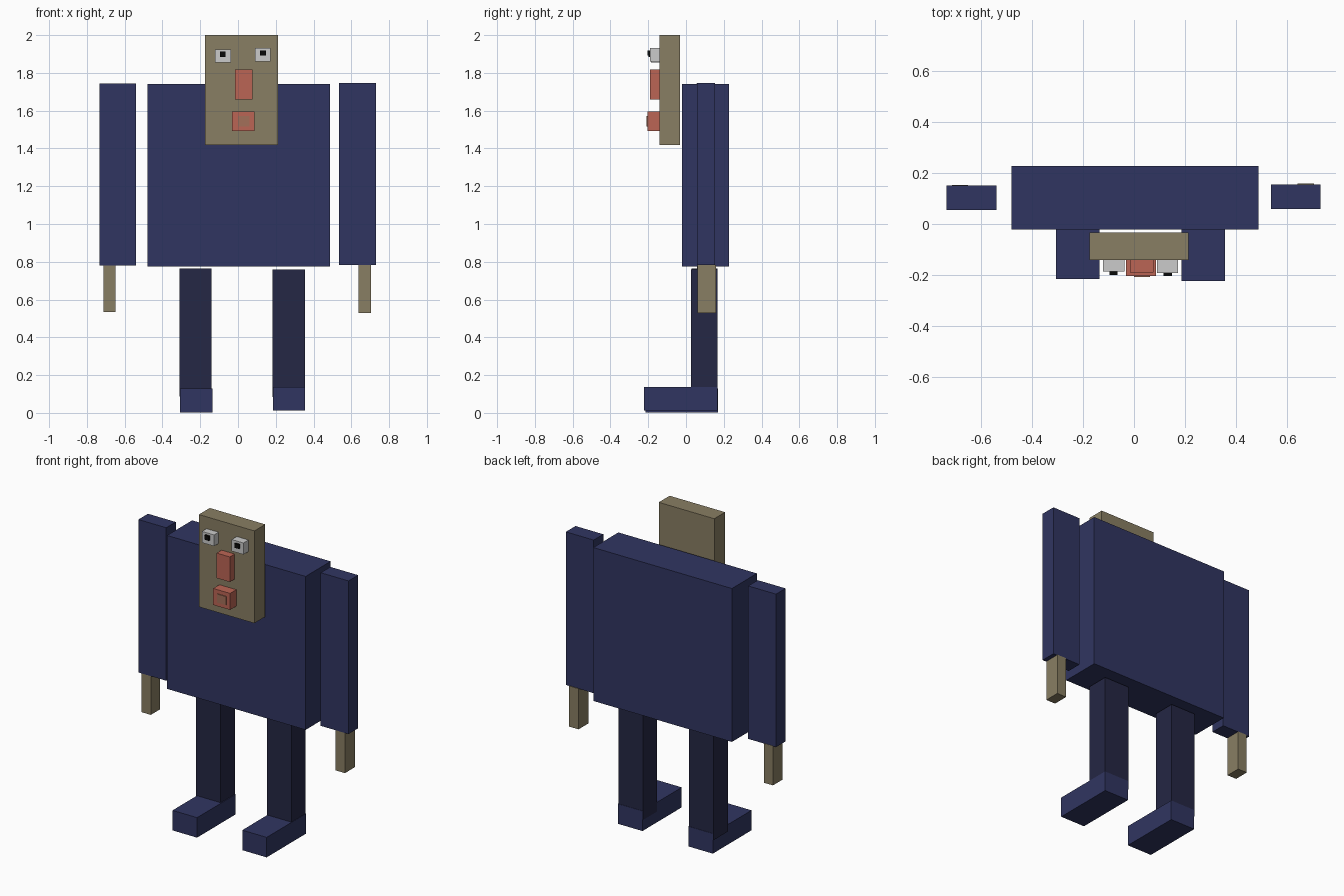
import bpy
import bmesh


def material(name, rgb):
    m = bpy.data.materials.new(name)
    m.diffuse_color = (*rgb, 1)
    return m


navy = material("navy", (0.03, 0.036, 0.12))
dark_navy = material("dark navy", (0.018, 0.02, 0.058))
tan = material("tan", (0.25, 0.21, 0.125))
red = material("red", (0.5, 0.13, 0.09))
black = material("black", (0.003, 0.003, 0.003))
brown = material("brown", (0.37, 0.16, 0.1))


def box(name, x, y, z, mat=None):
    """Box spanning the (low, high) ranges given on each axis."""
    me = bpy.data.meshes.new(name)
    bm = bmesh.new()
    bmesh.ops.create_cube(bm, size=1)
    for v in bm.verts:
        v.co = [r[0] if c < 0 else r[1] for c, r in zip(v.co, (x, y, z))]
    bm.to_mesh(me)
    bm.free()
    if mat:
        me.materials.append(mat)
    ob = bpy.data.objects.new(name, me)
    bpy.context.collection.objects.link(ob)
    return ob


# torso and head
box("torso", (-0.479, 0.487), (-0.022, 0.227), (0.774, 1.741), navy)
box("head", (-0.174, 0.213), (-0.141, -0.033), (1.418, 2.0), tan)

# arms and hands
box("left_arm", (-0.733, -0.539), (0.055, 0.15), (0.78, 1.744), navy)
box("right_arm", (0.536, 0.73), (0.058, 0.154), (0.782, 1.747), navy)
box("left_hand", (-0.713, -0.649), (0.058, 0.152), (0.534, 0.782), tan)
box("right_hand", (0.639, 0.704), (0.06, 0.158), (0.528, 0.784), tan)

# legs and feet
box("left_leg", (-0.311, -0.14), (0.028, 0.168), (0.088, 0.764), dark_navy)
box("right_leg", (0.182, 0.354), (0.027, 0.166), (0.083, 0.76), dark_navy)
box("left_foot", (-0.306, -0.135), (-0.215, 0.17), (0.002, 0.128), navy)
box("right_foot", (0.186, 0.356), (-0.223, 0.168), (0.012, 0.138), navy)

# eyes (pupils are set into the front of each eye)
box("left_eye", (-0.121, -0.037), (-0.186, -0.139), (1.854, 1.925))
box("right_eye", (0.09, 0.172), (-0.191, -0.139), (1.859, 1.932))
box("left_pupil", (-0.095, -0.065), (-0.199, -0.18), (1.885, 1.913), black)
box("right_pupil", (0.116, 0.148), (-0.203, -0.185), (1.892, 1.919), black)

# nose and mouth
box("nose", (-0.016, 0.076), (-0.19, -0.139), (1.66, 1.818), red)
box("mouth", (-0.031, 0.087), (-0.203, -0.139), (1.492, 1.596), red)
box("mouth_inset", (0.0, 0.062), (-0.208, -0.195), (1.517, 1.571), brown)
